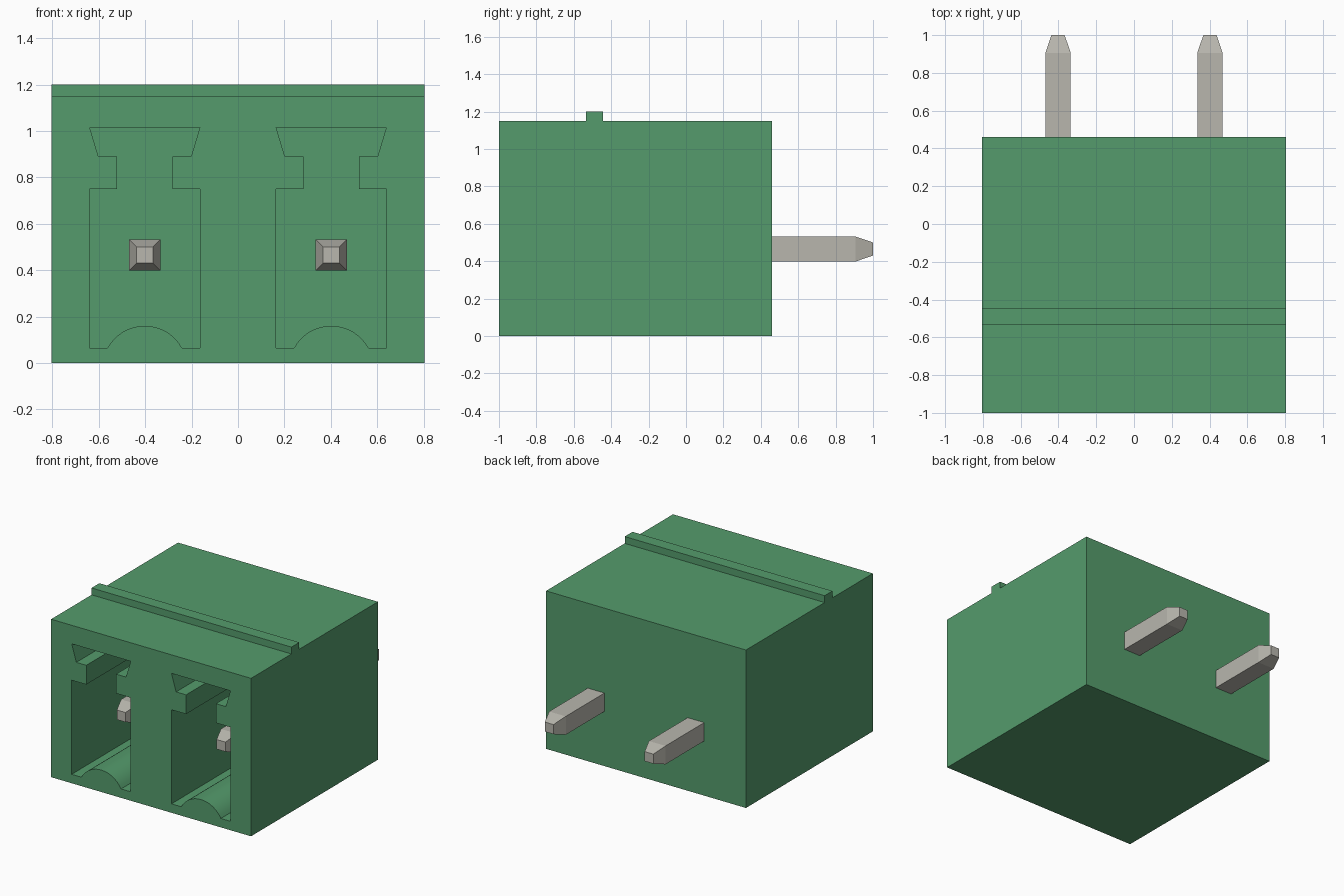
import bpy, bmesh, math
from mathutils import Vector

cube = bpy.data.objects.get("Cube")
if cube:
    bpy.data.objects.remove(cube, do_unlink=True)


def material(name, rgb):
    m = bpy.data.materials.new(name)
    m.use_nodes = True
    m.diffuse_color = (*rgb, 1)
    bsdf = m.node_tree.nodes["Principled BSDF"]
    bsdf.inputs["Base Color"].default_value = (*rgb, 1)
    bsdf.inputs["Roughness"].default_value = 0.6
    return m


green = material("green plastic", (0.09, 0.33, 0.15))
metal = material("tinned metal", (0.48, 0.47, 0.42))


def make_object(name, bm, mat):
    bmesh.ops.recalc_face_normals(bm, faces=bm.faces)
    mesh = bpy.data.meshes.new(name)
    bm.to_mesh(mesh)
    bm.free()
    mesh.materials.append(mat)
    ob = bpy.data.objects.new(name, mesh)
    bpy.context.collection.objects.link(ob)
    return ob


def extrude_profile(name, points, offset, mat):
    """Closed outline of 3D points pushed along an offset."""
    bm = bmesh.new()
    face = bm.faces.new([bm.verts.new(p) for p in points])
    ext = bmesh.ops.extrude_face_region(bm, geom=[face])["geom"]
    bmesh.ops.translate(bm, vec=Vector(offset),
                        verts=[g for g in ext if isinstance(g, bmesh.types.BMVert)])
    return make_object(name, bm, mat)


HALF_W, FRONT, BACK, TOP = 0.805, -1.0, 0.46, 1.15
PIN_X, PIN_Z = 0.402, 0.465
SLOT_BACK = 0.2

# Housing with the raised rib across its top
side = [(FRONT, 0), (BACK, 0), (BACK, TOP), (-0.445, TOP), (-0.445, 1.2),
        (-0.535, 1.2), (-0.535, TOP), (FRONT, TOP)]
housing = extrude_profile("housing", [(-HALF_W, y, z) for y, z in side],
                          (2 * HALF_W, 0, 0), green)

# Socket outline: right half from the floor up, then mirrored, with an arched floor
half = [(0.16, 0.065), (0.2375, 0.065), (0.2375, 0.75), (0.12, 0.75),
        (0.12, 0.89), (0.2, 0.89), (0.2375, 1.015)]
radius, arc_z = 0.182, -0.022
spread = math.asin(0.16 / radius)
steps = 16
arch = [(radius * math.sin(a), arc_z + radius * math.cos(a))
        for a in (-spread + 2 * spread * i / steps for i in range(1, steps))]
outline = half + [(-x, z) for x, z in reversed(half)] + arch

# Cut the two sockets
cutters = []
for sx in (-1, 1):
    cutter = extrude_profile("socket_cutter",
                             [(sx * PIN_X + x, FRONT - 0.1, z) for x, z in outline],
                             (0, SLOT_BACK - FRONT + 0.1, 0), green)
    cutter.hide_render = True
    mod = housing.modifiers.new("socket", 'BOOLEAN')
    mod.operation, mod.solver, mod.object = 'DIFFERENCE', 'EXACT', cutter
    cutters.append(cutter)

bpy.context.view_layer.update()
cut_mesh = bpy.data.meshes.new_from_object(
    housing.evaluated_get(bpy.context.evaluated_depsgraph_get()))
housing.modifiers.clear()
housing.data = cut_mesh
for cutter in cutters:
    bpy.data.objects.remove(cutter, do_unlink=True)

# Smooth arched floors, crisp edges elsewhere
bpy.ops.object.select_all(action='DESELECT')
housing.select_set(True)
bpy.context.view_layer.objects.active = housing
bpy.ops.object.shade_smooth_by_angle(angle=math.radians(25))


# Square contact pins, tapered at both ends
def contact_pin(name, x):
    bm = bmesh.new()
    rings = []
    for y, r in ((-0.77, 0.035), (-0.675, 0.067), (0.905, 0.067), (1.0, 0.035)):
        rings.append([bm.verts.new((x + r * a, y, PIN_Z + r * b))
                      for a, b in ((-1, -1), (1, -1), (1, 1), (-1, 1))])
    for lo, hi in zip(rings, rings[1:]):
        for i in range(4):
            j = (i + 1) % 4
            bm.faces.new((lo[i], lo[j], hi[j], hi[i]))
    bm.faces.new(rings[0])
    bm.faces.new(rings[-1])
    make_object(name, bm, metal)


contact_pin("right_pin", -PIN_X)
contact_pin("left_pin", PIN_X)
